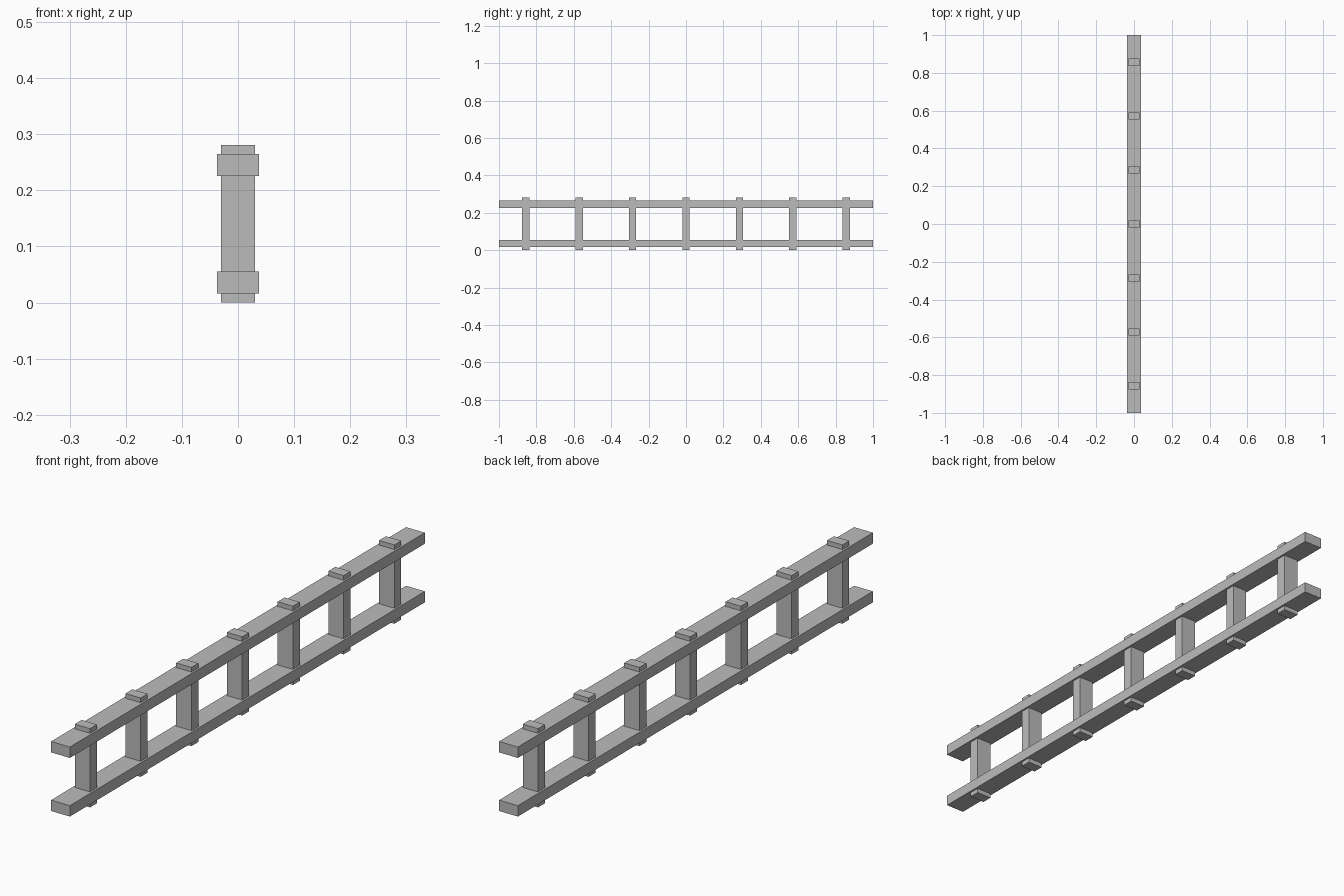
import bpy

cube = bpy.data.objects.get("Cube")
if cube:
    bpy.data.objects.remove(cube, do_unlink=True)

# One plain grey for the whole ladder
GREY = (0.5, 0.5, 0.5, 1)
grey = bpy.data.materials.new("plain_grey")
grey.use_nodes = True
grey.diffuse_color = GREY
grey.node_tree.nodes["Principled BSDF"].inputs["Base Color"].default_value = GREY

HEIGHT = 0.281
LENGTH = 2.0
RUNGS = 7
SPACING = LENGTH / RUNGS


def box(name, size, centre):
    bpy.ops.mesh.primitive_cube_add(size=1, location=centre)
    obj = bpy.context.object
    obj.name = name
    obj.scale = size
    bpy.ops.object.transform_apply(location=False, rotation=False, scale=True)
    obj.data.materials.append(grey)
    return obj


# Two long rails, mirrored about mid height
for name, side in (("lower_rail", -1), ("upper_rail", 1)):
    box(name, (0.074, LENGTH, 0.039), (0, 0, HEIGHT / 2 + side * 0.1045))

# Evenly spaced rungs whose ends poke through the rails
for i in range(RUNGS):
    y = (i - (RUNGS - 1) / 2) * SPACING
    box(f"rung_{i + 1}", (0.06, 0.039, HEIGHT), (0, y, HEIGHT / 2))
